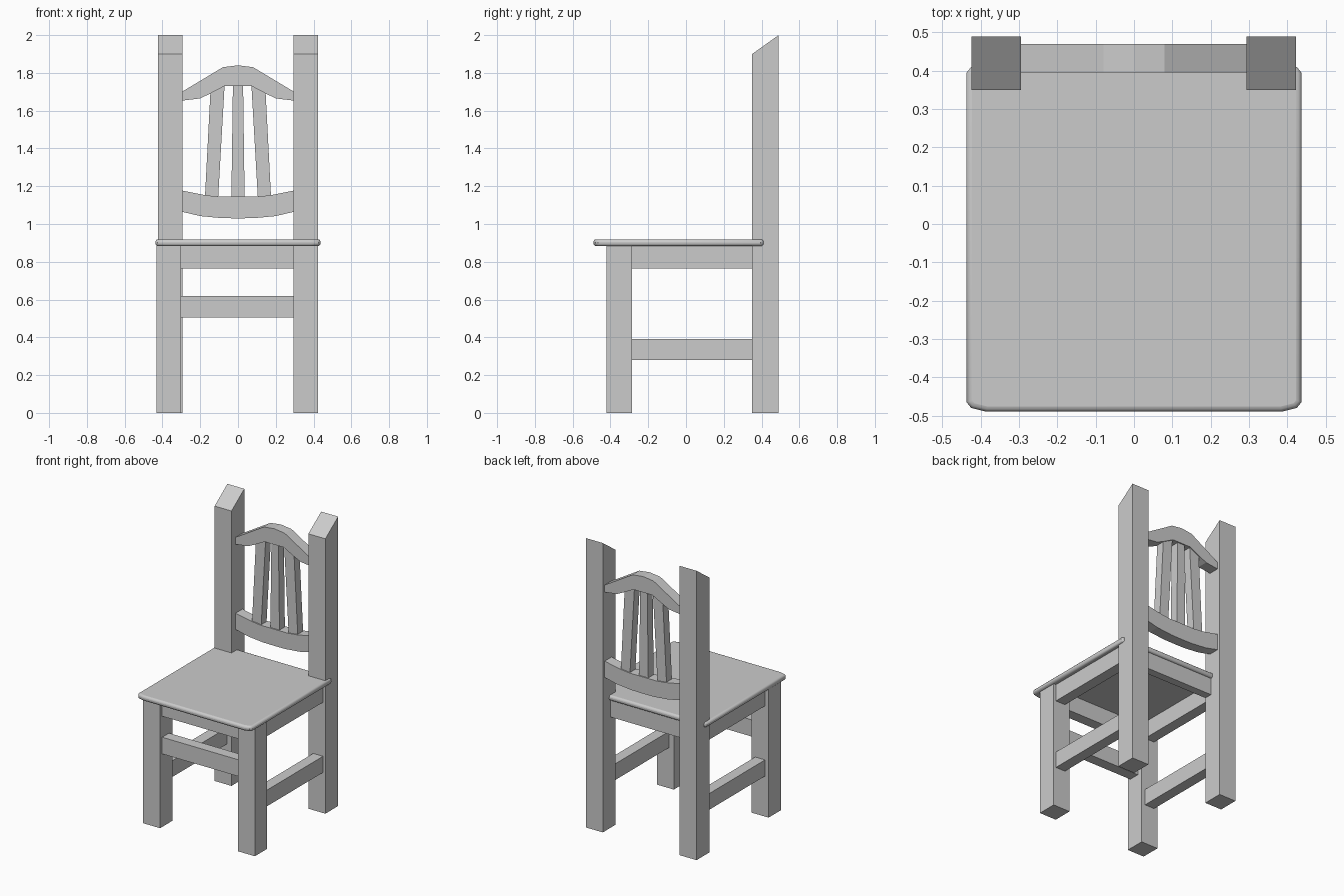
import bpy, math

if "Cube" in bpy.data.objects:
    bpy.data.objects.remove(bpy.data.objects["Cube"])


def make(name, verts, faces):
    me = bpy.data.meshes.new(name)
    me.from_pydata(verts, [], faces)
    me.update()
    ob = bpy.data.objects.new(name, me)
    bpy.context.collection.objects.link(ob)
    return ob


def prism(name, pts, a, b, to3d):
    """Extrude a 2D outline from a to b; to3d places (u, v, w) in space."""
    n = len(pts)
    verts = [to3d(u, v, w) for w in (a, b) for u, v in pts]
    faces = [tuple(range(n)), tuple(range(2 * n - 1, n - 1, -1))]
    faces += [(i, n + i, n + (i + 1) % n, (i + 1) % n) for i in range(n)]
    ob = make(name, verts, faces)
    import bmesh
    bm = bmesh.new()
    bm.from_mesh(ob.data)
    bmesh.ops.recalc_face_normals(bm, faces=bm.faces)
    bm.to_mesh(ob.data)
    bm.free()
    return ob


def along_x(u, v, w): return (w, u, v)
def along_y(u, v, w): return (u, w, v)
def along_z(u, v, w): return (u, v, w)


def box(name, x, y, z):
    pts = [(x[0], y[0]), (x[1], y[0]), (x[1], y[1]), (x[0], y[1])]
    return prism(name, pts, z[0], z[1], along_z)


def mirrored(half):
    """Complete a left half curve (ending on x = 0) to the right."""
    return half + [(-x, z) for x, z in reversed(half[:-1])]


# Back posts with sloped tops
post = [(0.35, 0), (0.49, 0), (0.49, 2.0), (0.35, 1.9)]
prism("back_post_left", post, -0.424, -0.295, along_x)
prism("back_post_right", post, 0.293, 0.423, along_x)

# Front legs
box("front_leg_left", (-0.432, -0.302), (-0.42, -0.285), (0, 0.89))
box("front_leg_right", (0.293, 0.423), (-0.42, -0.285), (0, 0.89))

# Aprons and stretchers
for side, s in (("left", -1), ("right", 1)):
    xs = tuple(sorted((s * 0.33, s * 0.405)))
    box("side_apron_" + side, xs, (-0.287, 0.352), (0.765, 0.89))
    box("side_stretcher_" + side, xs, (-0.287, 0.352), (0.28, 0.392))
box("front_apron", (-0.304, 0.295), (-0.397, -0.322), (0.765, 0.89))
box("front_stretcher", (-0.304, 0.295), (-0.397, -0.322), (0.505, 0.62))
box("back_apron", (-0.297, 0.295), (0.35, 0.405), (0.765, 0.89))

# Seat: clipped corners and rounded rim
q = [(0.437, 0.43), (0.425, 0.445), (0.385, 0.455)]
ring = q + [(-x, y) for x, y in reversed(q)]
ring += [(-x, -y) for x, y in ring]
seat = prism("seat", [(x, y - 0.035) for x, y in ring], 0.883, 0.919, along_z)
bev = seat.modifiers.new("rim", 'BEVEL')
bev.width = 0.014
bev.segments = 3
bev.limit_method = 'ANGLE'
bev.angle_limit = math.radians(75)
bpy.context.view_layer.objects.active = seat
seat.select_set(True)
bpy.ops.object.shade_smooth_by_angle(angle=math.radians(35))
seat.select_set(False)

# Curved back rails
top_rail = (mirrored([(-0.297, 1.70), (-0.08, 1.83), (0, 1.84)])
            + mirrored([(-0.297, 1.653), (-0.2, 1.665), (-0.148, 1.69),
                        (-0.072, 1.73), (0, 1.73)])[::-1])
prism("back_top_rail", top_rail, 0.395, 0.47, along_y)
low_rail = (mirrored([(-0.297, 1.177), (-0.175, 1.153), (-0.105, 1.145), (0, 1.145)])
            + mirrored([(-0.297, 1.065), (-0.2, 1.042), (-0.085, 1.031),
                        (0, 1.03)])[::-1])
prism("back_lower_rail", low_rail, 0.395, 0.47, along_y)

# Splayed back slats
for side, s in (("left", 1), ("right", -1)):
    pts = [(-0.175, 1.14), (-0.105, 1.14), (-0.071, 1.735), (-0.146, 1.70)]
    prism("back_slat_" + side, [(s * x, z) for x, z in pts], 0.403, 0.462, along_y)
prism("back_slat_middle", [(-0.035, 1.14), (0.035, 1.14), (0.027, 1.735), (-0.027, 1.735)],
      0.403, 0.462, along_y)
